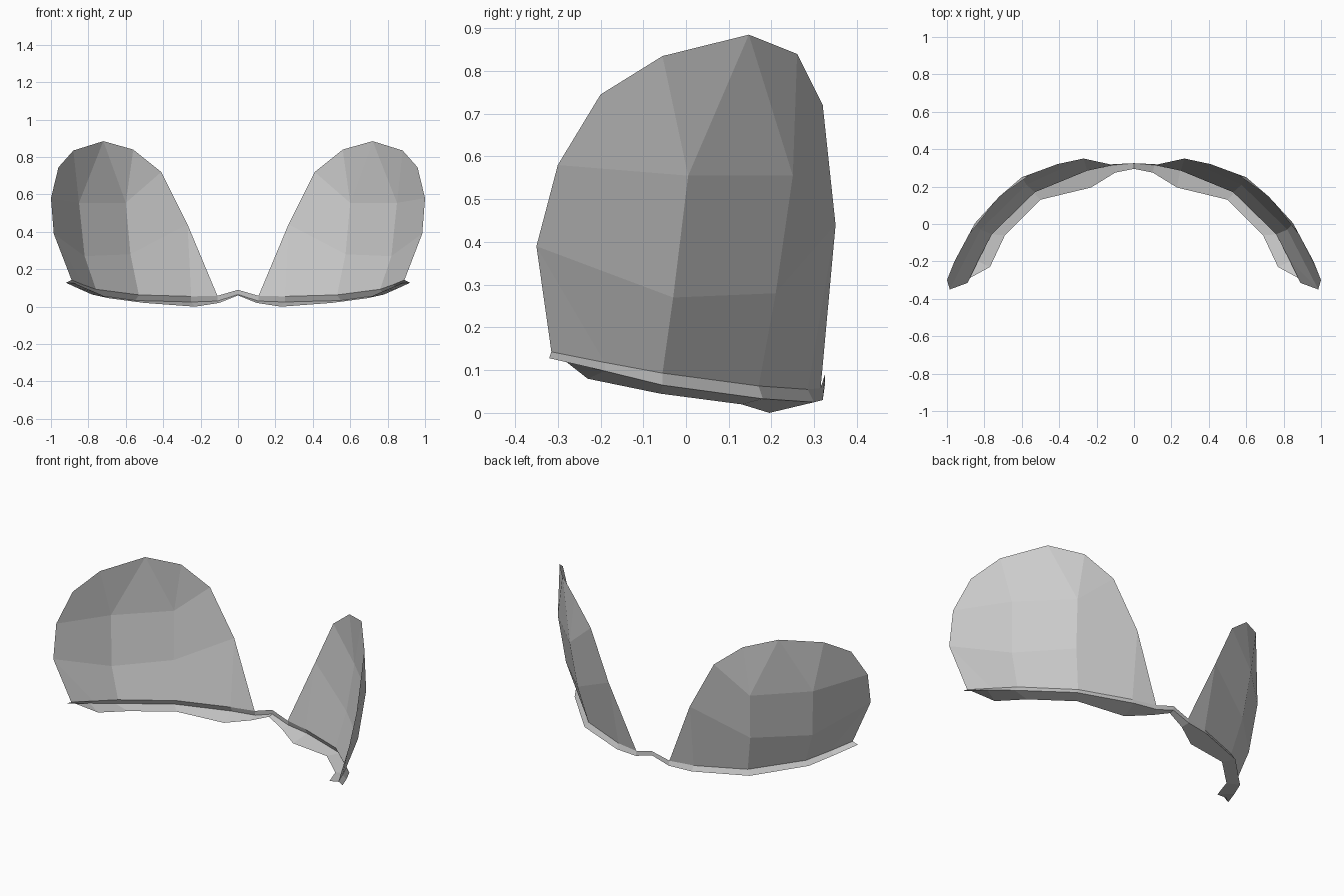
import bpy
import bmesh
from mathutils import Vector

default_cube = bpy.data.objects.get("Cube")
if default_cube:
    bpy.data.objects.remove(default_cube, do_unlink=True)

# Single plain grey for every part
grey = bpy.data.materials.new("plain_grey")
grey.use_nodes = True
colour = (0.6, 0.6, 0.6, 1.0)
grey.diffuse_color = colour
grey.node_tree.nodes["Principled BSDF"].inputs["Base Color"].default_value = colour


def add_strip(bm, lower, upper):
    """Skin two rows of points; repeated points collapse quads to triangles."""
    for i in range(len(lower) - 1):
        corners = [lower[i], lower[i + 1], upper[i + 1], upper[i]]
        unique = list(dict.fromkeys(corners))
        if len(unique) > 2:
            bm.faces.new([bm.verts.new(Vector(p)) for p in unique])


def make_sheet(name, strips):
    """Weld strips into one flat-shaded sheet and mirror it across x."""
    bm = bmesh.new()
    for lower, upper in strips:
        add_strip(bm, lower, upper)
    bmesh.ops.remove_doubles(bm, verts=bm.verts[:], dist=0.0005)
    bmesh.ops.recalc_face_normals(bm, faces=bm.faces[:])
    mesh = bpy.data.meshes.new(name)
    bm.to_mesh(mesh)
    bm.free()
    mesh.materials.append(grey)
    sheet = bpy.data.objects.new(name, mesh)
    bpy.context.scene.collection.objects.link(sheet)
    mirror = sheet.modifiers.new("mirror", "MIRROR")
    mirror.use_axis[0] = True
    mirror.use_clip = True
    return sheet


# Seam between the cup and the band, from the bridge out to the side tip
bridge = (0, .325, .09)
seam = [(.11, .315, .058), (.25, .285, .055), (.53, .17, .063),
        (.76, -.055, .093), (.83, -.19, .118), (.89, -.315, .143)]

# Cup: curved rows rising from the seam to a rounded top edge
low_row = [(.27, .35, .44), (.575, .21, .28), (.82, -.03, .27), (.985, -.35, .39)]
mid_row = [(.41, .32, .72), (.6, .25, .555), (.85, .005, .555), (1, -.3, .58)]
rim = [(.56, .26, .84), (.72, .147, .885), (.88, -.055, .835), (.96, -.2, .745)]

inner, front, side, outer = mid_row
left_rim, peak, right_rim, end_rim = rim
make_sheet("cups", [
    (seam, [seam[0]] + low_row + [low_row[-1]]),
    (low_row, mid_row),
    ([inner, front, front, side, side, outer],
     [left_rim, left_rim, peak, peak, right_rim, end_rim]),
])

# Band: folded strip, sloping out to a crease and back in to a free edge
crease = [(0, .325, .065), (.11, .32, .03), (.25, .3, .025), (.55, .18, .033),
          (.78, -.055, .065), (.855, -.19, .098), (.92, -.32, .128)]
free_edge = [(0, .295, .06), (.1, .275, .02), (.23, .195, 0), (.5, .13, .02),
             (.69, -.06, .045), (.77, -.23, .08), (.88, -.29, .127)]
make_sheet("lower_band", [([bridge] + seam, crease), (crease, free_edge)])
